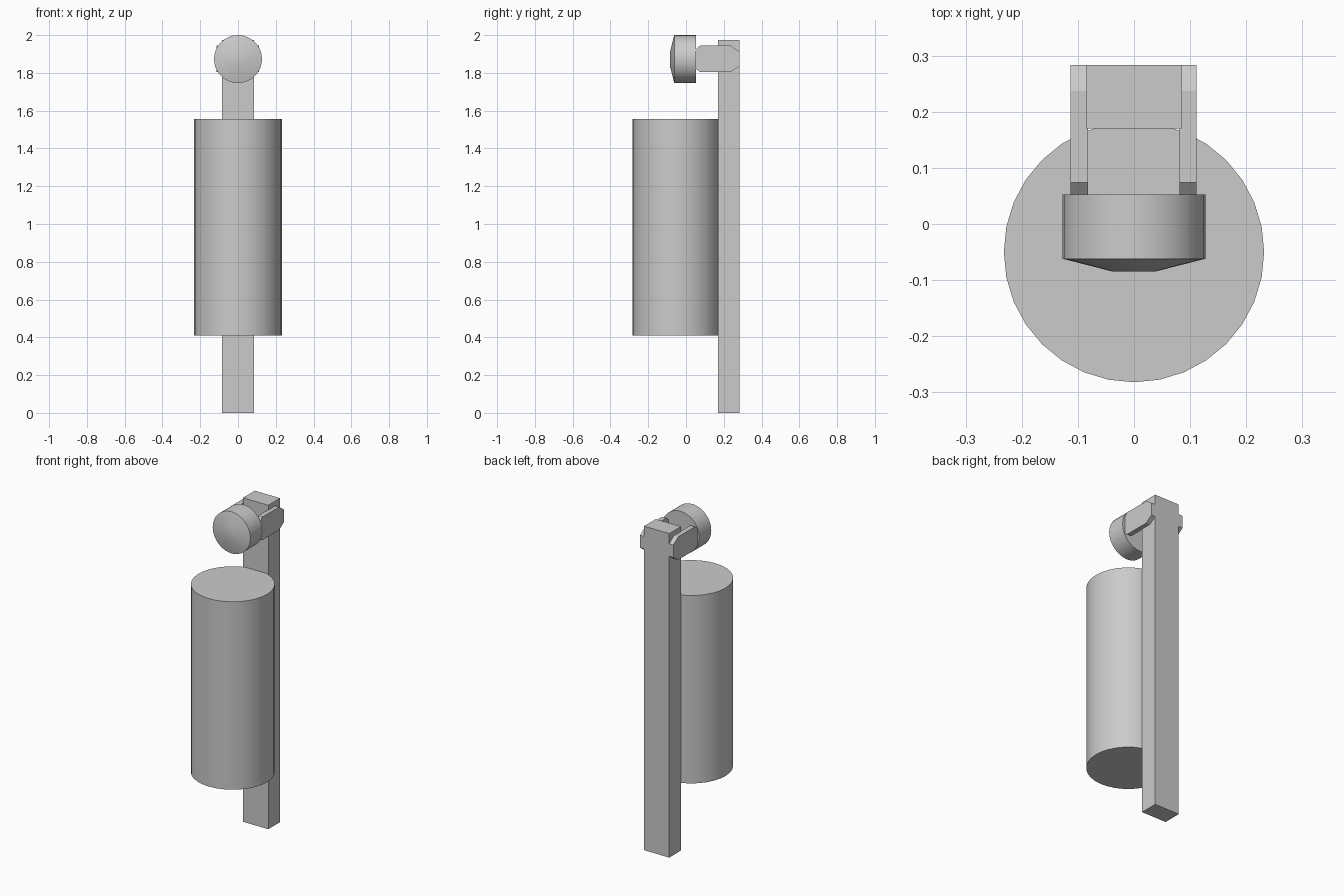
import bpy, bmesh
from math import radians
from mathutils import Matrix

if "Cube" in bpy.data.objects:
    bpy.data.objects.remove(bpy.data.objects["Cube"])


def finish(name, bm, smooth=False):
    bmesh.ops.recalc_face_normals(bm, faces=bm.faces)
    me = bpy.data.meshes.new(name)
    bm.to_mesh(me)
    bm.free()
    ob = bpy.data.objects.new(name, me)
    bpy.context.collection.objects.link(ob)
    if smooth:
        bpy.ops.object.select_all(action='DESELECT')
        ob.select_set(True)
        bpy.context.view_layer.objects.active = ob
        bpy.ops.object.shade_smooth_by_angle(angle=radians(30))
    return ob


def box(name, x0, x1, y0, y1, z0, z1):
    bm = bmesh.new()
    bmesh.ops.create_cube(bm, size=1)
    bmesh.ops.scale(bm, vec=(x1 - x0, y1 - y0, z1 - z0), verts=bm.verts)
    bmesh.ops.translate(bm, vec=((x0 + x1) / 2, (y0 + y1) / 2, (z0 + z1) / 2), verts=bm.verts)
    return finish(name, bm)


def plate(name, x0, x1, profile):
    """Extrude a (y, z) profile along x."""
    bm = bmesh.new()
    face = bm.faces.new([bm.verts.new((x0, y, z)) for y, z in profile])
    ext = bmesh.ops.extrude_face_region(bm, geom=[face])
    verts = [g for g in ext["geom"] if isinstance(g, bmesh.types.BMVert)]
    bmesh.ops.translate(bm, vec=(x1 - x0, 0, 0), verts=verts)
    return finish(name, bm)


# upright post
box("post", -0.085, 0.085, 0.17, 0.283, 0, 1.974)

# large padded cylinder in front of the post
bm = bmesh.new()
bmesh.ops.create_cone(bm, cap_ends=True, segments=32, radius1=0.232, radius2=0.232, depth=1.145,
                      matrix=Matrix.Translation((0, -0.05, 0.9825)))
finish("body_cylinder", bm, True)

# side arms with chamfered ends
arm = [(0.053, 1.822), (0.074, 1.804), (0.237, 1.804), (0.283, 1.835),
       (0.283, 1.912), (0.237, 1.944), (0.074, 1.944), (0.053, 1.926)]
plate("left_arm", -0.113, -0.082, arm)
plate("right_arm", 0.081, 0.111, arm)

# round head with a shallow tapered front
bm = bmesh.new()
rings = []
to_front = Matrix.Translation((0, 0, 1.873)) @ Matrix.Rotation(radians(90), 4, 'X')
for r, y in [(0.127, 0.053), (0.127, -0.062), (0.037, -0.085)]:
    ring = bmesh.ops.create_circle(bm, segments=32, radius=r,
                                   matrix=to_front @ Matrix.Translation((0, 0, -y)))
    rings.append(ring["verts"])
for a, b in zip(rings, rings[1:]):
    for i in range(32):
        j = (i + 1) % 32
        bm.faces.new((a[i], a[j], b[j], b[i]))
bm.faces.new(rings[0])
bm.faces.new(rings[-1])
finish("head", bm, True)
